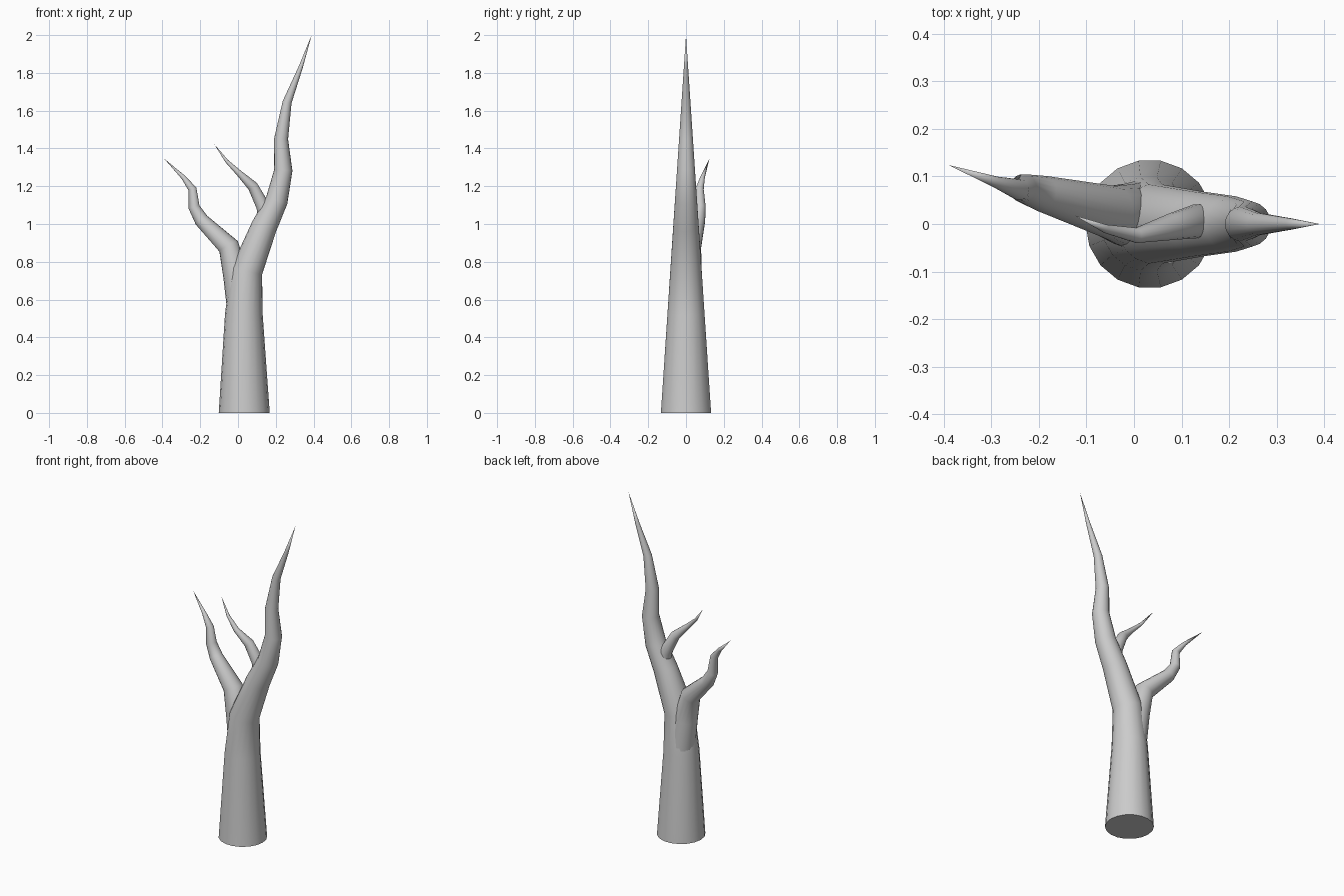
import bpy, bmesh, math
from mathutils import Vector

if "Cube" in bpy.data.objects:
    bpy.data.objects.remove(bpy.data.objects["Cube"])

SIDES = 18


def limb(name, path, start_dir=None):
    """Tapering tube along (x, y, z, radius) points, ending in a sharp tip."""
    pts = [Vector(p[:3]) for p in path]
    bm = bmesh.new()
    rings = []
    for i, p in enumerate(pts[:-1]):
        ahead = (pts[i + 1] - p).normalized()
        behind = (p - pts[i - 1]).normalized() if i else ahead
        t = (ahead + behind).normalized()
        if i == 0 and start_dir:
            t = Vector(start_dir)
        u = Vector((0, 1, 0)).cross(t).normalized()
        v = t.cross(u)
        r = path[i][3]
        rings.append([bm.verts.new(p + r * (u * math.cos(a) + v * math.sin(a)))
                      for a in (2 * math.pi * k / SIDES for k in range(SIDES))])
    tip = bm.verts.new(pts[-1])
    bm.faces.new(list(reversed(rings[0])))
    for k in range(SIDES):
        n = (k + 1) % SIDES
        for a, b in zip(rings, rings[1:]):
            bm.faces.new((a[k], a[n], b[n], b[k]))
        bm.faces.new((rings[-1][k], rings[-1][n], tip))
    bmesh.ops.recalc_face_normals(bm, faces=bm.faces)
    mesh = bpy.data.meshes.new(name)
    bm.to_mesh(mesh)
    bm.free()
    obj = bpy.data.objects.new(name, mesh)
    bpy.context.collection.objects.link(obj)
    bpy.ops.object.select_all(action='DESELECT')
    obj.select_set(True)
    bpy.context.view_layer.objects.active = obj
    bpy.ops.object.shade_smooth_by_angle(angle=math.radians(50))
    return obj


# Trunk: even taper from base to tip
trunk_path = [(0.033, 0), (0.031, 0.52), (0.045, 0.75), (0.138, 0.985), (0.205, 1.125),
              (0.24, 1.285), (0.228, 1.45), (0.26, 1.645), (0.33, 1.825), (0.39, 2.0)]
limb("trunk", [(x, 0, z, 0.135 * (1 - z / 2)) for x, z in trunk_path], (0, 0, 1))

# Large lower branch, leaning left and back
limb("lower_branch", [
    (0.022, 0.015, 0.53, 0.078), (-0.012, 0.018, 0.73, 0.067), (-0.05, 0.025, 0.882, 0.056),
    (-0.193, 0.064, 1.02, 0.038), (-0.233, 0.075, 1.09, 0.03), (-0.241, 0.072, 1.185, 0.022),
    (-0.29, 0.088, 1.248, 0.012), (-0.39, 0.124, 1.345, 0)])

# Small upper branch
limb("upper_branch", [
    (0.155, 0, 0.99, 0.042), (0.132, 0.006, 1.095, 0.036), (0.078, -0.006, 1.2, 0.028),
    (0.005, -0.024, 1.27, 0.016), (-0.06, -0.01, 1.333, 0.009), (-0.125, 0.018, 1.422, 0)])
